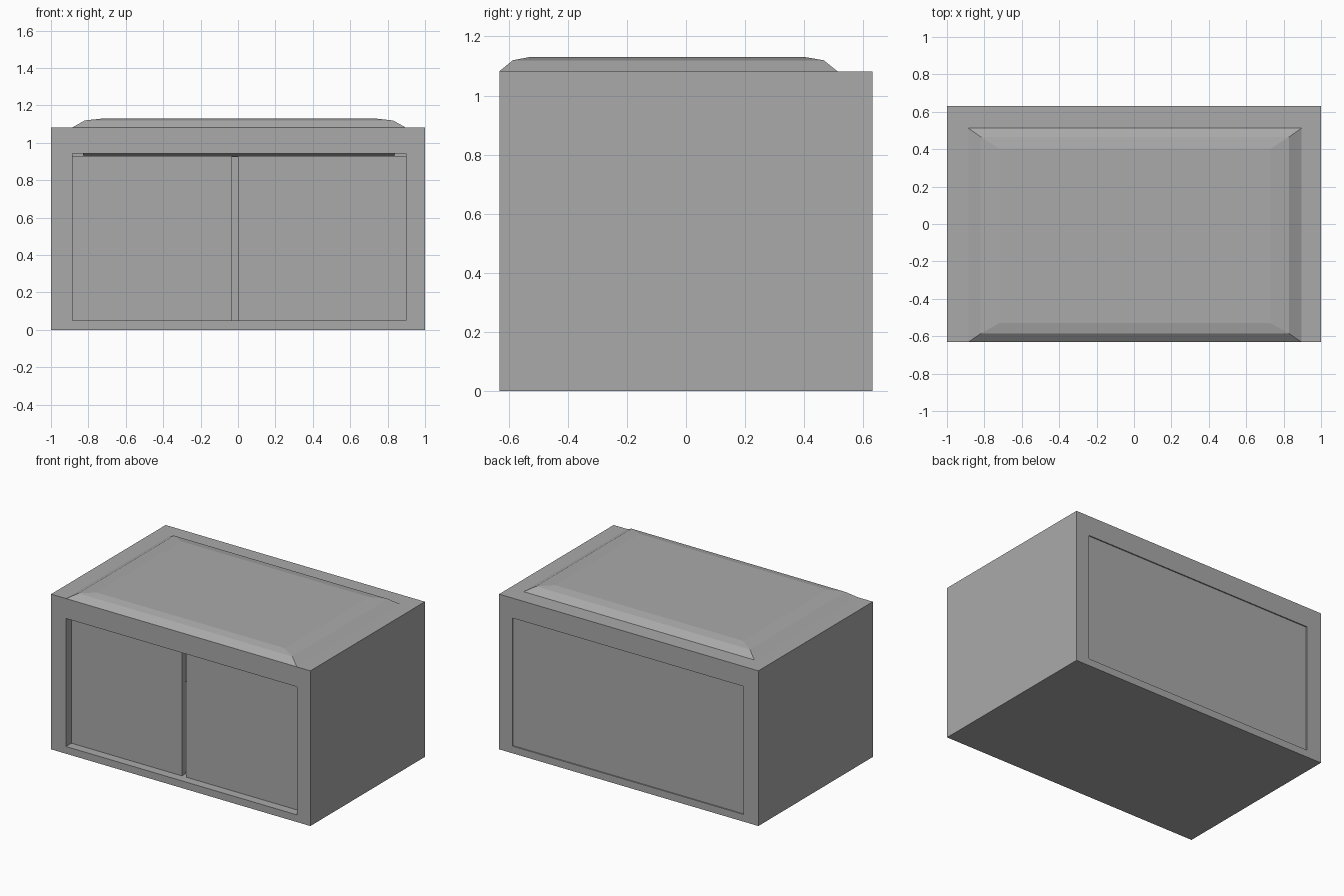
import bpy, bmesh

if "Cube" in bpy.data.objects:
    bpy.data.objects.remove(bpy.data.objects["Cube"])

W, D, H = 1.0, 0.631, 1.082          # half width, half depth, body height
X0, X1, Z0, Z1 = -0.886, 0.897, 0.05, 0.943   # opening through the body

grey = bpy.data.materials.new("dark_grey")
grey.diffuse_color = (0.4, 0.4, 0.4, 1)
grey.use_nodes = True
grey.node_tree.nodes["Principled BSDF"].inputs["Base Color"].default_value = grey.diffuse_color


def make(name, verts, faces):
    mesh = bpy.data.meshes.new(name)
    mesh.from_pydata(verts, [], faces)
    bm = bmesh.new()
    bm.from_mesh(mesh)
    bmesh.ops.recalc_face_normals(bm, faces=bm.faces)
    bm.to_mesh(mesh)
    bm.free()
    mesh.materials.append(grey)
    ob = bpy.data.objects.new(name, mesh)
    bpy.context.collection.objects.link(ob)
    return ob


def rect(x0, x1, y0, y1, z):
    return [(x0, y0, z), (x1, y0, z), (x1, y1, z), (x0, y1, z)]


def stack(name, rings):
    """Loft four-cornered rings from bottom to top and cap both ends."""
    verts = [v for r in rings for v in r]
    faces = [(3, 2, 1, 0)]
    for k in range(len(rings) - 1):
        a, b = 4 * k, 4 * k + 4
        for i in range(4):
            j = (i + 1) % 4
            faces.append((a + i, a + j, b + j, b + i))
    n = len(verts)
    faces.append((n - 4, n - 3, n - 2, n - 1))
    return make(name, verts, faces)


def box(name, x0, x1, y0, y1, z0, z1):
    return stack(name, [rect(x0, x1, y0, y1, z0), rect(x0, x1, y0, y1, z1)])


# Cabinet body: a rectangular tube open at front and back
outer = [(-W, 0), (W, 0), (W, H), (-W, H)]
inner = [(X0, Z0), (X1, Z0), (X1, Z1), (X0, Z1)]
verts = [(x, y, z) for y in (-D, D) for loop in (outer, inner) for x, z in loop]
faces = []
for i in range(4):
    j = (i + 1) % 4
    faces += [(i, j, 4 + j, 4 + i), (8 + i, 8 + j, 12 + j, 12 + i),
              (i, j, 8 + j, 8 + i), (4 + i, 4 + j, 12 + j, 12 + i)]
make("cabinet_body", verts, faces)

# Back panel, slightly inset
box("back_panel", X0, X1, 0.60, D - 0.008, Z0, Z1)

# Two doors with a gap between them and above them
for name, x0, x1 in (("left_door", X0, -0.033), ("right_door", 0.0, X1)):
    box(name, x0, x1, -0.57, -0.53, Z0, 0.93)

# Sloped lining under the ceiling, seen as a dark strip above the doors
stack("ceiling_lining", [
    rect(-0.825, 0.835, -0.46, 0.55, 0.925),
    rect(-0.83, 0.84, -0.50, 0.58, Z1),
])

# Cushion-like raised top with two-step bevel, flush with the front
stack("raised_top", [
    rect(-0.885, 0.895, -D, 0.512, H),
    rect(-0.82, 0.83, -0.586, 0.466, 1.119),
    rect(-0.72, 0.73, -0.53, 0.403, 1.13),
])
